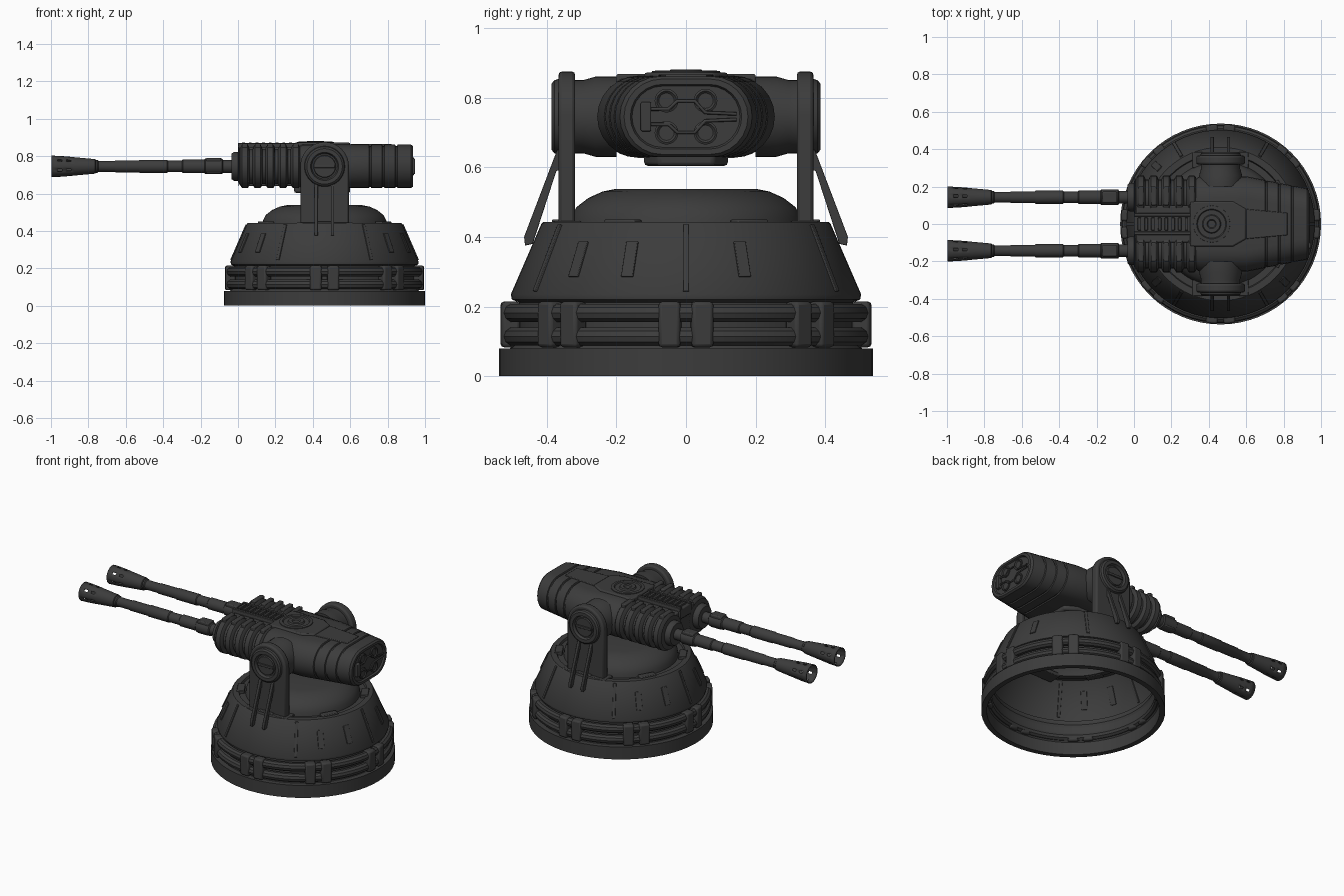
import bpy, bmesh, math
from math import sin, cos, pi, radians
from mathutils import Matrix, Vector

if "Cube" in bpy.data.objects:
    bpy.data.objects.remove(bpy.data.objects["Cube"])

CX, GZ, GY = 0.463, 0.745, 0.143   # pedestal centre x, gun height, barrel offset
dark = bpy.data.materials.new("dark_metal")
dark.diffuse_color = (0.045, 0.045, 0.045, 1)
dark.use_nodes = True
dark.node_tree.nodes["Principled BSDF"].inputs["Base Color"].default_value = dark.diffuse_color


def finish(name, bm, bevel=0):
    bmesh.ops.recalc_face_normals(bm, faces=bm.faces)
    me = bpy.data.meshes.new(name)
    bm.to_mesh(me)
    bm.free()
    ob = bpy.data.objects.new(name, me)
    bpy.context.collection.objects.link(ob)
    me.materials.append(dark)
    if bevel:
        m = ob.modifiers.new("bevel", 'BEVEL')
        m.width, m.segments, m.limit_method = bevel, 2, 'ANGLE'
    return ob


def bridge(bm, rings, close=False):
    pairs = list(zip(rings, rings[1:])) + ([(rings[-1], rings[0])] if close else [])
    grid = []
    for a, b in pairs:
        n = len(a)
        grid.append([bm.faces.new((a[i], a[(i + 1) % n], b[(i + 1) % n], b[i])) for i in range(n)])
    return grid


def lathe(name, pts, axis='Z', c=(0, 0, 0), n=32, caps=True, close=False, holes=()):
    """Turn (radius, height) points around an axis through c."""
    bm = bmesh.new()
    rings = []
    for r, h in pts:
        ring = []
        for i in range(n):
            u, v = r * cos(2 * pi * i / n), r * sin(2 * pi * i / n)
            p = {'X': (h, u, v), 'Y': (u, h, v), 'Z': (u, v, h)}[axis]
            ring.append(bm.verts.new(Vector(p) + Vector(c)))
        rings.append(ring)
    grid = bridge(bm, rings, close)
    if caps and not close:
        bm.faces.new(rings[0])
        bm.faces.new(rings[-1])
    dead = [f for k in holes for f in grid[k][1::4]]
    if dead:
        bmesh.ops.delete(bm, geom=dead, context='FACES')
    return finish(name, bm)


def stadium_loft(name, secs, n=12):
    """Loft rounded sections (x, half width, half height) along x."""
    bm = bmesh.new()
    rings = []
    for x, w, h in secs:
        ring = []
        for s in (1, -1):
            for i in range(n + 1):
                a = -pi / 2 + pi * i / n
                ring.append(bm.verts.new((x, s * (w - h + h * cos(a)), GZ + s * h * sin(a))))
        rings.append(ring)
    bridge(bm, rings)
    bm.faces.new(rings[0])
    bm.faces.new(rings[-1])
    return finish(name, bm)


def box(name, lo, hi, bevel=0.004, mat=Matrix()):
    bm = bmesh.new()
    lo, hi = Vector(lo), Vector(hi)
    bmesh.ops.create_cube(bm, size=1, matrix=mat @ Matrix.Translation((lo + hi) / 2)
                          @ Matrix.Diagonal((*(hi - lo), 1)))
    return finish(name, bm, bevel)


def prism(name, pts, axis, a, b, bevel=0.0):
    """Extrude a 2D outline along 'X' (outline y,z), 'Y' (x,z) or 'Z' (x,y)."""
    bm = bmesh.new()
    put = {'X': lambda p, t: (t, *p), 'Y': lambda p, t: (p[0], t, p[1]), 'Z': lambda p, t: (*p, t)}[axis]
    rings = [[bm.verts.new(put(p, t)) for p in pts] for t in (a, b)]
    bridge(bm, rings)
    bm.faces.new(rings[0])
    bm.faces.new(rings[1])
    return finish(name, bm, bevel)


def around(angle, r=0, z=0, tilt=0):
    return (Matrix.Translation((CX, 0, 0)) @ Matrix.Rotation(radians(angle), 4, 'Z')
            @ Matrix.Translation((r, 0, z)) @ Matrix.Rotation(-tilt, 4, 'Y'))


# pedestal: hollow foot ring, conical skirt and low dome
lathe("foot_ring", [(0.505, 0), (0.537, 0), (0.537, 0.08), (0.505, 0.08)], c=(CX, 0, 0), n=64, close=True)
lathe("pedestal_shell", [(0.505, 0.08), (0.495, 0.092), (0.48, 0.1), (0.48, 0.212), (0.5, 0.22), (0.503, 0.235),
      (0.415, 0.438), (0.41, 0.443), (0.375, 0.443), (0.37, 0.43), (0.335, 0.43), (0.33, 0.455), (0.315, 0.485),
      (0.28, 0.512), (0.24, 0.53), (0.2, 0.538), (0.001, 0.538)], c=(CX, 0, 0), n=64, caps=False)
for z in (0.114, 0.182):
    lathe("band_tube", [(0.502 + 0.027 * cos(k * pi / 5), z + 0.027 * sin(k * pi / 5)) for k in range(10)],
          c=(CX, 0, 0), n=64, close=True)
for k in range(8):
    for o in (-5.2, 5.2):
        box("band_clamp", (0.48, -0.031, 0.083), (0.533, 0.031, 0.214), 0.01, around(45 * k + o))

# skirt seams, slots and rim ledges
slope = math.atan2(0.088, 0.203)
for k in range(6):
    box("skirt_seam", (-0.006, -0.009, -0.1), (0.006, 0.009, 0.108), 0.002, around(60 * k, 0.459, 0.335, slope))
    box("rim_ledge", (0.34, -0.05, 0.425), (0.385, 0.05, 0.45), 0.004, around(60 * k + 30 + 0.01))
for a in (-20.5, -42, 20.5, 159.5, 138, 200.5, 222):
    box("skirt_slot", (-0.005, -0.018, -0.055), (0.006, 0.018, 0.055), 0.002, around(a, 0.459, 0.335, slope))

# yoke arms with hubs and side struts
arm = [(CX + 0.13, 0.425)] + [(CX + 0.13 * cos(pi * i / 20), GZ + 0.13 * sin(pi * i / 20)) for i in range(21)]
arm.append((CX - 0.13, 0.425))
for s in (1, -1):
    prism("yoke_arm", arm, 'Y', s * 0.318, s * 0.366, 0.01)
    lathe("trunnion", [(0.115, s * 0.2), (0.115, s * 0.26), (0.105, s * 0.295), (0.105, s * 0.32)],
          'Y', (CX, 0, GZ), 40)
    lathe("hub_ring", [(0.11, s * 0.36), (0.105, s * 0.378), (0.095, s * 0.386), (0.075, s * 0.386),
          (0.068, s * 0.37), (0.06, s * 0.37), (0.057, s * 0.379), (0.001, s * 0.379)], 'Y', (CX, 0, GZ), 40)
    box("hub_bar", (CX - 0.055, min(s * 0.37, s * 0.386), GZ - 0.008),
        (CX + 0.055, max(s * 0.37, s * 0.386), GZ + 0.008), 0.002)
    brace = [(s * y, z) for y, z in ((0.36, 0.655), (0.37, 0.65), (0.465, 0.4), (0.462, 0.375),
                                     (0.44, 0.38), (0.372, 0.59), (0.36, 0.59))]
    for x in (0.418, 0.505):
        prism("yoke_strut", brace, 'X', x - 0.009, x + 0.009, 0.002)
    box("arm_foot", (CX - 0.15, min(s * 0.3, s * 0.385), 0.42), (CX + 0.15, max(s * 0.3, s * 0.385), 0.445))

# main gun housing, tapering to a grooved tail
tail = [(0.33, 0.24, 0.108), (0.35, 0.255, 0.118), (0.6, 0.255, 0.116)]
for x in (0.7, 0.77, 0.84):
    w = 0.255 - (x - 0.6) * 0.2
    tail += [(x, w, 0.116), (x + 0.003, w - 0.007, 0.109), (x + 0.01, w - 0.008, 0.109), (x + 0.013, w - 0.003, 0.116)]
tail += [(0.925, 0.19, 0.116), (0.936, 0.178, 0.108), (0.936, 0.16, 0.093), (0.926, 0.155, 0.088)]
stadium_loft("gun_housing", tail)
top = [(0.3, 0.12), (0.3, -0.12), (0.53, -0.12), (0.6, -0.08), (0.82, -0.06), (0.82, 0.06), (0.6, 0.08), (0.53, 0.12)]
prism("top_plate", top[:4] + top[6:], 'Z', 0.84, 0.872, 0.008)
prism("rear_top_plate", [top[3], top[4], top[5], top[6]], 'Z', 0.84, 0.866, 0.004)
prism("belly_plate", top[:4] + top[6:], 'Z', 0.604, 0.65, 0.01)
lathe("top_hatch", [(0.1, 0.86), (0.098, 0.876), (0.08, 0.878), (0.075, 0.872), (0.05, 0.872), (0.045, 0.88),
      (0.025, 0.88), (0.02, 0.873), (0.001, 0.873)], c=(0.415, 0, 0))

# tail face fittings: four ports, a socket and a forked cable
for y in (-0.056, 0.056):
    for z in (-0.046, 0.046):
        lathe("tail_port", [(0.034, 0.92), (0.034, 0.933), (0.028, 0.936), (0.022, 0.93), (0.001, 0.93)],
              'X', (0, y, GZ + z), 20)
box("tail_socket", (0.92, -0.13, GZ - 0.042), (0.946, -0.1, GZ + 0.042))
for s in (1, -1):
    cu = bpy.data.curves.new("tail_cable", 'CURVE')
    cu.dimensions, cu.bevel_depth, cu.bevel_resolution = '3D', 0.005, 2
    sp = cu.splines.new('POLY')
    path = ((-0.1, 0.022), (-0.05, 0.022), (-0.025, 0.045), (0.025, 0.045), (0.055, 0.012), (0.145, 0.008))
    sp.points.add(len(path) - 1)
    for p, (y, z) in zip(sp.points, path):
        p.co = (0.935, y, GZ + s * z, 1)
    cu.materials.append(dark)
    bpy.context.collection.objects.link(bpy.data.objects.new("tail_cable", cu))

# centre block and slotted spine between the barrels
box("centre_block", (0.01, -0.1, GZ - 0.105), (0.36, 0.1, GZ + 0.1), 0.008)
box("spine", (0.0, -0.06, GZ + 0.05), (0.32, 0.06, GZ + 0.115), 0.006)
for k in range(8):
    x = 0.02 + 0.036 * k
    box("spine_rung", (x, -0.035, 0.85), (x + 0.018, 0.035, 0.872), 0.003)
for s in (1, -1):
    box("spine_rail", (0.0, s * 0.05 - 0.009, 0.85), (0.32, s * 0.05 + 0.009, 0.87), 0.003)

# twin barrels: ribbed jacket, stepped tube and vented muzzle
ribs = [(0.05, -0.035), (0.068, -0.035), (0.077, -0.022), (0.077, 0.0), (0.105, 0.004)]
for k in range(5):
    x = 0.016 + 0.068 * k
    ribs += [(0.094, x - 0.006), (0.108, x), (0.116, x + 0.006), (0.116, x + 0.036), (0.108, x + 0.042),
             (0.094, x + 0.046)]
ribs += [(0.094, 0.36)]
tube = [(0.034, -0.78), (0.034, -0.75), (0.029, -0.745), (0.029, -0.66), (0.032, -0.655), (0.032, -0.53),
        (0.035, -0.525), (0.035, -0.38), (0.031, -0.375), (0.031, -0.3), (0.036, -0.295), (0.036, -0.18),
        (0.042, -0.175), (0.042, -0.085), (0.034, -0.08), (0.034, -0.03)]
muzzle = [(0.055, -0.997), (0.053, -0.965), (0.052, -0.94), (0.050, -0.917), (0.048, -0.892),
          (0.046, -0.875), (0.036, -0.765), (0.03, -0.76)]
for s in (1, -1):
    c = (0, s * GY, GZ)
    lathe("barrel_jacket", ribs, 'X', c)
    lathe("barrel_tube", tube, 'X', c, 20)
    m = lathe("muzzle", muzzle, 'X', c, 24, caps=False, holes=(1, 3))
    sol = m.modifiers.new("wall", 'SOLIDIFY')
    sol.thickness, sol.offset = 0.006, 0
    box("barrel_clamp", (-0.17, s * GY - 0.03, GZ - 0.036), (-0.09, s * GY + 0.03, GZ + 0.046), 0.006)
    for k in range(5):
        x = 0.022 + 0.068 * k
        box("jacket_fin", (x, s * 0.15 - 0.05, GZ + 0.07), (x + 0.03, s * 0.15 + 0.05, GZ + 0.123), 0.006)

# smooth shading with crisp edges
meshes = [o for o in bpy.data.objects if o.type == 'MESH']
for o in meshes:
    o.select_set(True)
bpy.context.view_layer.objects.active = meshes[0]
bpy.ops.object.shade_smooth_by_angle(angle=radians(35))
